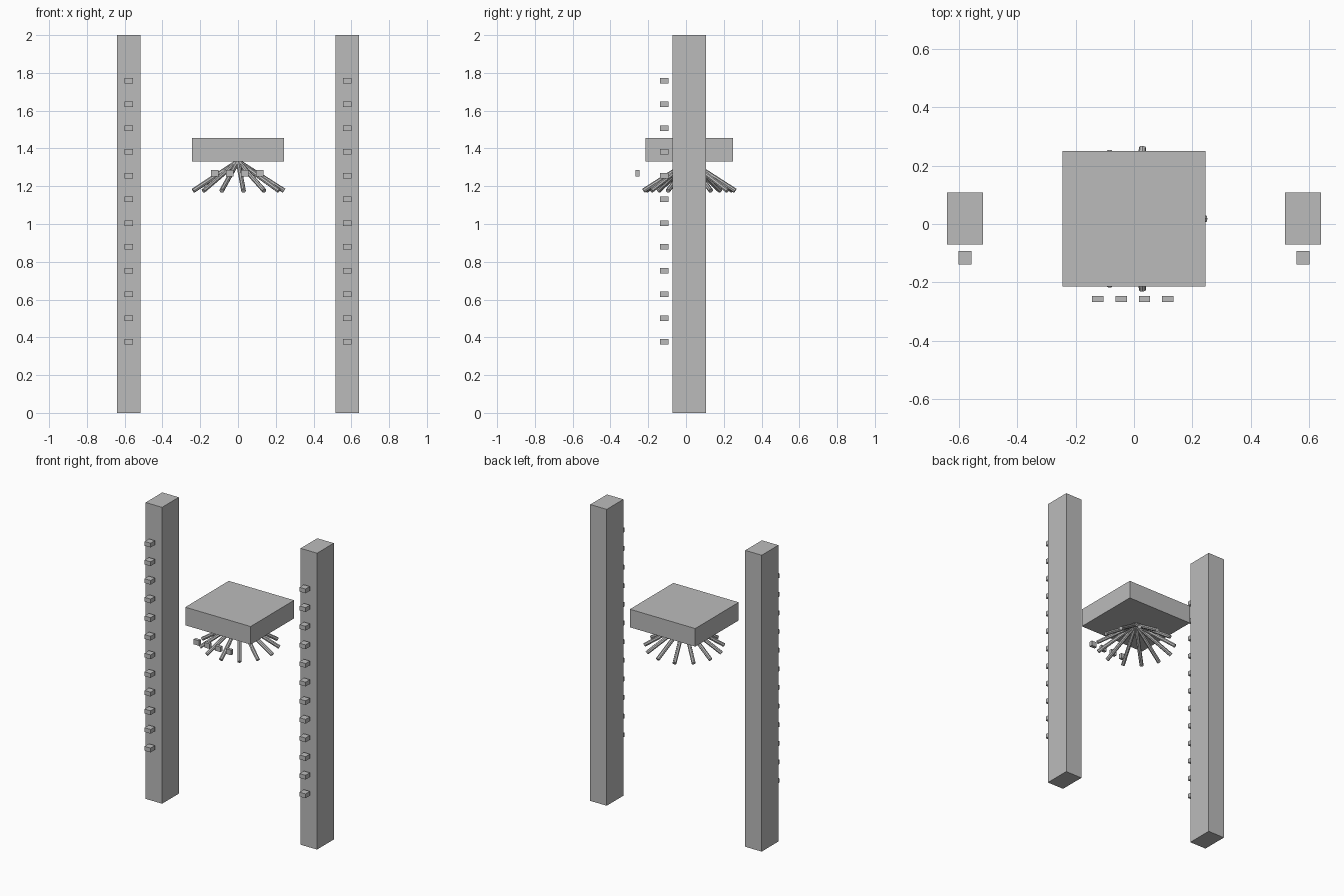
import bpy
import math
from mathutils import Vector

cube = bpy.data.objects.get("Cube")
if cube:
    bpy.data.objects.remove(cube, do_unlink=True)

grey = bpy.data.materials.new("plain_grey")
grey.use_nodes = True
grey.diffuse_color = (0.5, 0.5, 0.5, 1)
grey.node_tree.nodes["Principled BSDF"].inputs["Base Color"].default_value = (0.5, 0.5, 0.5, 1)


def box(name, centre, size):
    bpy.ops.mesh.primitive_cube_add(size=1, location=centre)
    obj = bpy.context.object
    obj.name = name
    obj.scale = size
    bpy.ops.object.transform_apply(location=False, rotation=False, scale=True)
    obj.data.materials.append(grey)


def rod(name, start, end, radius):
    axis = end - start
    bpy.ops.mesh.primitive_cylinder_add(vertices=8, radius=radius, depth=axis.length,
                                        location=(start + end) / 2)
    obj = bpy.context.object
    obj.name = name
    obj.rotation_euler = axis.to_track_quat("Z", "Y").to_euler()
    obj.data.materials.append(grey)


# Tall side pillars, each with a column of small blocks floating in front
for side, sign in (("left", 1), ("right", -1)):
    x = sign * 0.5785
    box(f"{side}_pillar", (x, 0.018, 1), (0.123, 0.178, 2))
    for i in range(12):
        box(f"{side}_pillar_block_{i + 1}", (x, -0.115, 0.376 + i * 0.1257),
            (0.045, 0.046, 0.029))

# Hovering platform
box("platform", (0, 0.018, 1.393), (0.488, 0.464, 0.122))

# Ring of rods fanning out below the platform
apex = Vector((0, 0.018, 1.332))
RODS = 13
for i in range(RODS):
    a = 2 * math.pi * i / RODS
    tip = apex + Vector((0.2445 * math.cos(a), 0.2445 * math.sin(a), -0.156))
    rod(f"fan_rod_{i + 1}", apex, tip, 0.0125)

# Row of small blocks in front of the rods
for i in range(4):
    box(f"front_block_{i + 1}", (-0.124 + i * 0.08, -0.257, 1.268), (0.039, 0.021, 0.034))
